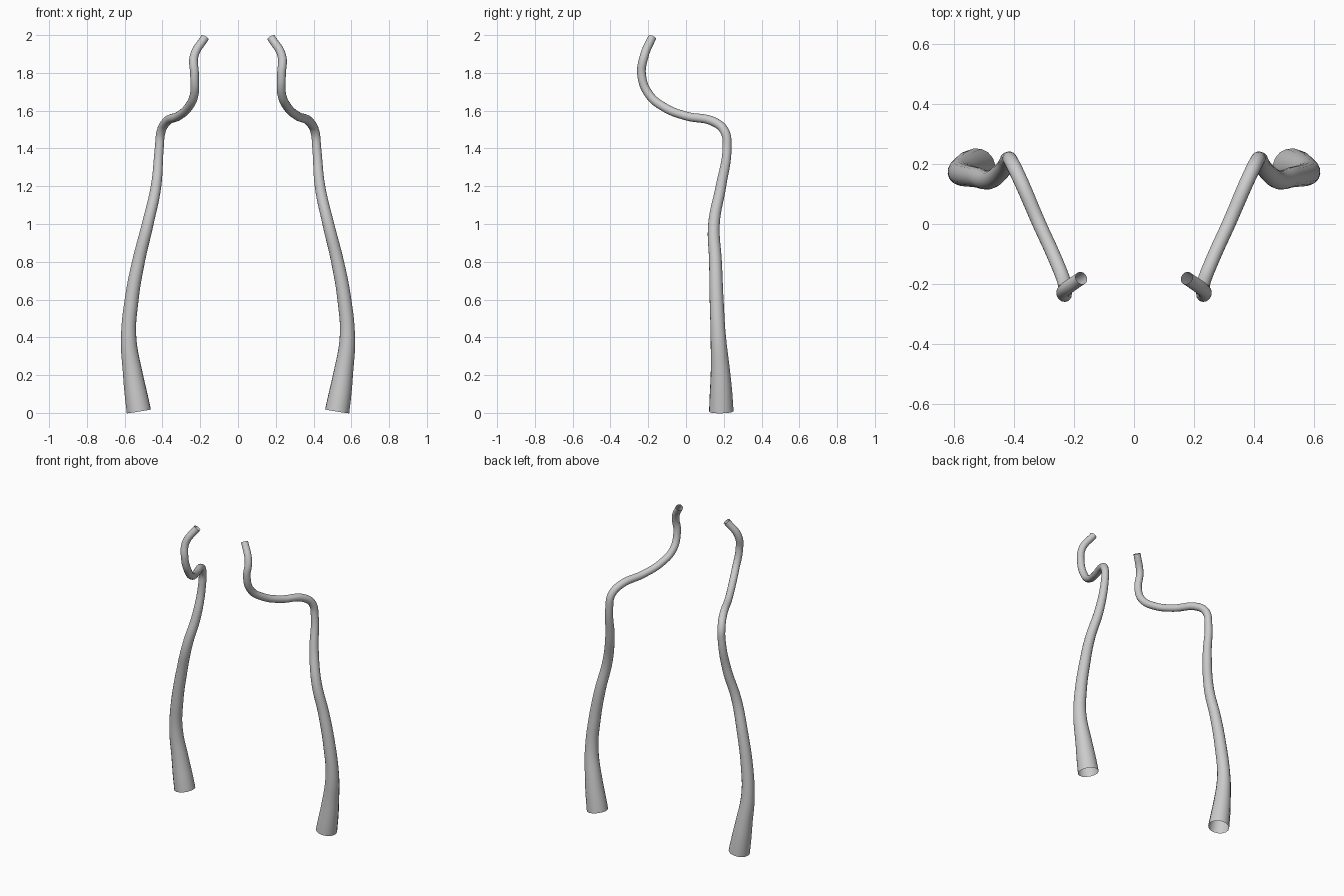
import bpy

cube = bpy.data.objects.get("Cube")
if cube:
    bpy.data.objects.remove(cube, do_unlink=True)

# Plain grey material
grey = bpy.data.materials.new("light grey")
grey.use_nodes = True
colour = (0.6, 0.6, 0.6, 1)
grey.diffuse_color = colour
grey.node_tree.nodes["Principled BSDF"].inputs["Base Color"].default_value = colour

# Centre line from the flared foot to the curled tip: x, y, z, radius
PATH = [
    (.525, .187, .008, .065), (.556, .183, .2, .053), (.579, .171, .4, .041),
    (.563, .162, .6, .037), (.527, .156, .8, .034), (.478, .148, 1, .031),
    (.434, .185, 1.2, .028), (.417, .217, 1.4, .024), (.407, .205, 1.49, .024),
    (.38, .15, 1.54, .024), (.315, 0, 1.572, .023), (.265, -.11, 1.615, .023),
    (.232, -.195, 1.685, .023), (.23, -.235, 1.79, .023),
    (.232, -.221, 1.89, .023), (.175, -.18, 1.987, .022),
]


def tapered_tube(name, path):
    """Open-ended round tube along a smooth path with a varying radius."""
    curve = bpy.data.curves.new(name, "CURVE")
    curve.dimensions = "3D"
    curve.resolution_u = 8
    curve.bevel_depth = 1
    curve.bevel_resolution = 6
    curve.use_fill_caps = False
    spline = curve.splines.new("BEZIER")
    spline.radius_interpolation = "CARDINAL"
    spline.bezier_points.add(len(path) - 1)
    for point, (x, y, z, radius) in zip(spline.bezier_points, path):
        point.co = (x, y, z)
        point.radius = radius
        point.handle_left_type = point.handle_right_type = "AUTO"
    obj = bpy.data.objects.new(name, curve)
    bpy.context.collection.objects.link(obj)
    bpy.ops.object.select_all(action="DESELECT")
    obj.select_set(True)
    bpy.context.view_layer.objects.active = obj
    bpy.ops.object.convert(target="MESH")
    obj = bpy.context.object
    bpy.ops.object.shade_smooth()
    obj.data.materials.clear()
    obj.data.materials.append(grey)
    return obj


# Left tube, and its twin on the right
tubes = tapered_tube("curved_tubes", PATH)
mirror = tubes.modifiers.new("Mirror", "MIRROR")
mirror.use_axis[0] = True
mirror.use_mirror_merge = False
